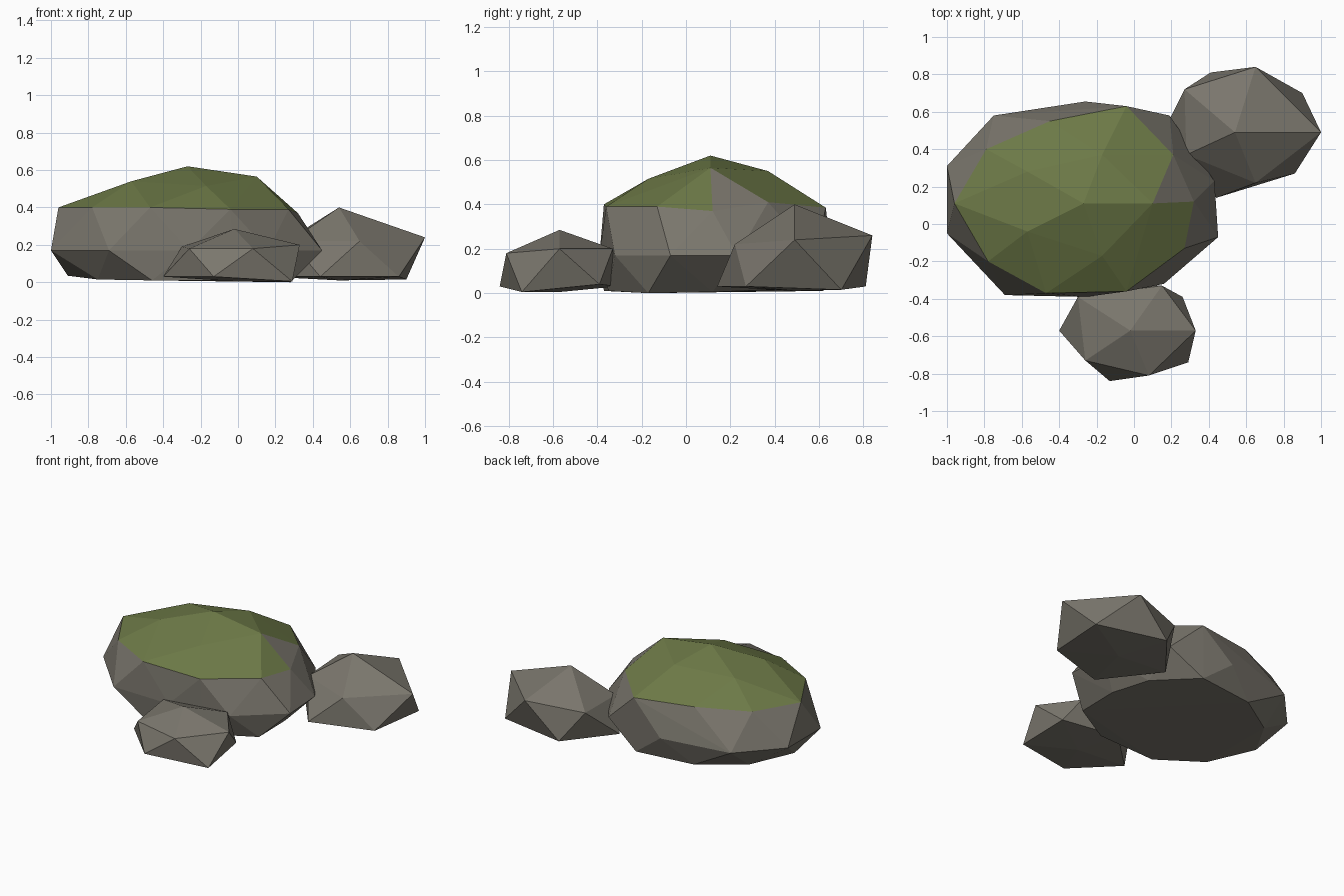
import bpy, bmesh

if "Cube" in bpy.data.objects:
    bpy.data.objects.remove(bpy.data.objects["Cube"])


def material(name, rgb):
    m = bpy.data.materials.new(name)
    m.diffuse_color = (*rgb, 1.0)
    m.use_nodes = True
    m.node_tree.nodes["Principled BSDF"].inputs["Base Color"].default_value = m.diffuse_color
    return m


STONE = material("stone_grey", (0.195, 0.182, 0.152))
MOSS = material("moss_green", (0.150, 0.190, 0.062))


def rock(name, points, moss_rule=None):
    """Faceted boulder: convex skin around a few corner points."""
    bm = bmesh.new()
    for p in points:
        bm.verts.new(p)
    bmesh.ops.convex_hull(bm, input=bm.verts[:])
    loose = [v for v in bm.verts if not v.link_faces]
    bmesh.ops.delete(bm, geom=loose, context='VERTS')
    bmesh.ops.recalc_face_normals(bm, faces=bm.faces[:])
    for f in bm.faces:
        f.smooth = False
        if moss_rule and moss_rule(f.calc_center_median(), f.normal):
            f.material_index = 1
    mesh = bpy.data.meshes.new(name)
    bm.to_mesh(mesh)
    bm.free()
    mesh.materials.append(STONE)
    if moss_rule:
        mesh.materials.append(MOSS)
    obj = bpy.data.objects.new(name, mesh)
    bpy.context.collection.objects.link(obj)
    return obj


def at_height(z, ring):
    return [(x, y, z) for x, y in ring]


# Large boulder: crown, shoulder, waist and foot rings
crown = [(-.27, .11, .62), (.10, .11, .565), (-.57, -.04, .54),
         (-.17, .37, .55), (-.57, .28, .53), (-.17, -.17, .515)]
shoulder = [(-.96, .11, .40), (-.78, -.20, .40), (-.47, -.37, .40),
            (-.04, -.36, .39), (.27, -.13, .39), (.32, .12, .37),
            (.21, .37, .41), (-.04, .63, .385), (-.45, .55, .40),
            (-.79, .40, .40)]
waist = at_height(.17, [(-.69, -.38), (-.26, -.39), (.16, -.32), (.45, -.07),
                        (.43, .23), (.19, .58), (-.26, .655), (-.75, .58),
                        (-1, .31), (-1, -.05)])
foot = [(-.91, .11, .035), (-.75, -.18, .015), (-.46, -.37, .01),
        (-.02, -.35, .01), (.28, -.17, 0), (.28, .12, .005),
        (.19, .37, .015), (-.05, .62, .01), (-.46, .57, .01),
        (-.75, .38, .015)]


# Moss covers the upper facets, leaving one bare facet at the right rear
def mossy(c, n):
    return c.z > .425 and n.z > .3 and not (c.x > .15 and c.y > .15)


rock("large_boulder", crown + shoulder + waist + foot, mossy)

# Side boulder at right rear
rock("side_boulder", [
    (.54, .49, .40),
    (1, .49, .24), (.65, .84, .26), (.27, .72, .23), (.28, .37, .22), (.65, .22, .22),
    (.86, .27, .03), (.44, .14, .03), (.16, .50, .03), (.41, .81, .03), (.90, .70, .015),
    (.54, .49, .01)])

# Small boulder in front
rock("front_boulder", [
    (-.02, -.57, .285),
    (.33, -.57, .20), (.08, -.81, .18), (-.26, -.73, .18), (-.30, -.39, .19), (.15, -.33, .20),
    (.29, -.74, .005), (-.13, -.84, .03), (-.40, -.57, .03), (-.13, -.31, .03), (.26, -.39, .04),
    (-.02, -.57, .005)])
